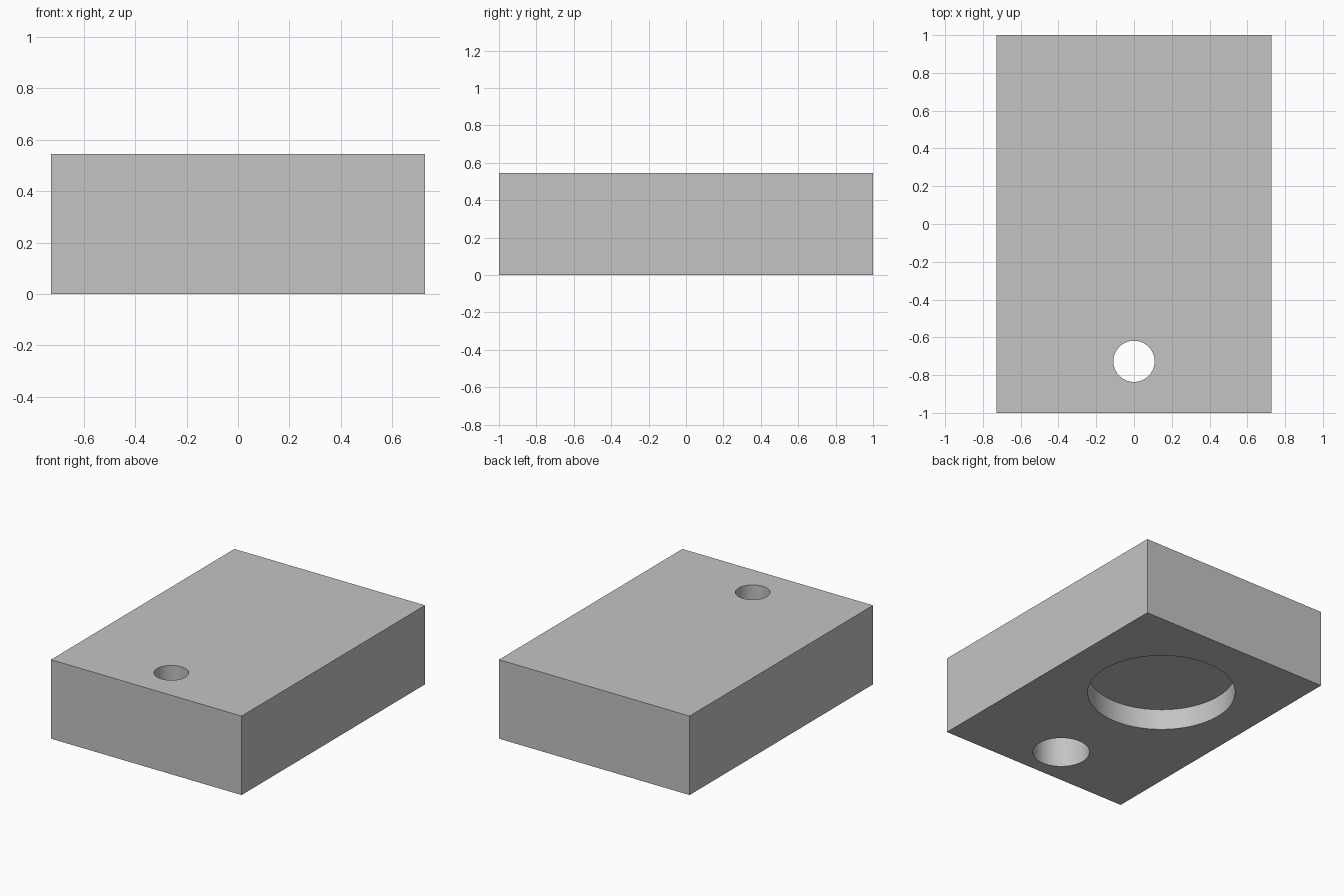
import bpy
import math

default_cube = bpy.data.objects.get("Cube")
if default_cube:
    bpy.data.objects.remove(default_cube, do_unlink=True)

WIDTH, LENGTH, HEIGHT = 1.455, 2.0, 0.545
HOLE_Y = -0.727
POCKET_Y = 0.273

grey = bpy.data.materials.new("plain grey")
grey.use_nodes = True
grey.diffuse_color = (0.55, 0.55, 0.55, 1)
grey.node_tree.nodes["Principled BSDF"].inputs["Base Color"].default_value = (0.55, 0.55, 0.55, 1)

# Rectangular block
bpy.ops.mesh.primitive_cube_add(size=1, location=(0, 0, HEIGHT / 2))
block = bpy.context.object
block.name = "block"
block.scale = (WIDTH, LENGTH, HEIGHT)
bpy.ops.object.transform_apply(location=True, rotation=False, scale=True)
block.data.materials.append(grey)


def bore(name, radius, y, bottom, top):
    """Cut a vertical round hole between two heights."""
    bpy.ops.mesh.primitive_cylinder_add(
        vertices=96, radius=radius, depth=top - bottom,
        location=(0, y, (bottom + top) / 2))
    cutter = bpy.context.object
    cutter.name = name
    cutter.data.materials.append(grey)
    cut = block.modifiers.new(name, 'BOOLEAN')
    cut.operation = 'DIFFERENCE'
    cut.solver = 'EXACT'
    cut.object = cutter
    bpy.context.view_layer.objects.active = block
    bpy.ops.object.modifier_apply(modifier=name)
    bpy.data.objects.remove(cutter, do_unlink=True)


# Through hole, its wider recess below, and the shallow underside pocket
bore("screw_hole", 0.109, HOLE_Y, -0.1, HEIGHT + 0.1)
bore("screw_head_recess", 0.182, HOLE_Y, -0.1, 0.33)
bore("underside_pocket", 0.473, POCKET_Y, -0.1, 0.145)

# Smooth bores, crisp edges
bpy.ops.object.select_all(action='DESELECT')
block.select_set(True)
bpy.context.view_layer.objects.active = block
bpy.ops.object.shade_smooth_by_angle(angle=math.radians(30))
